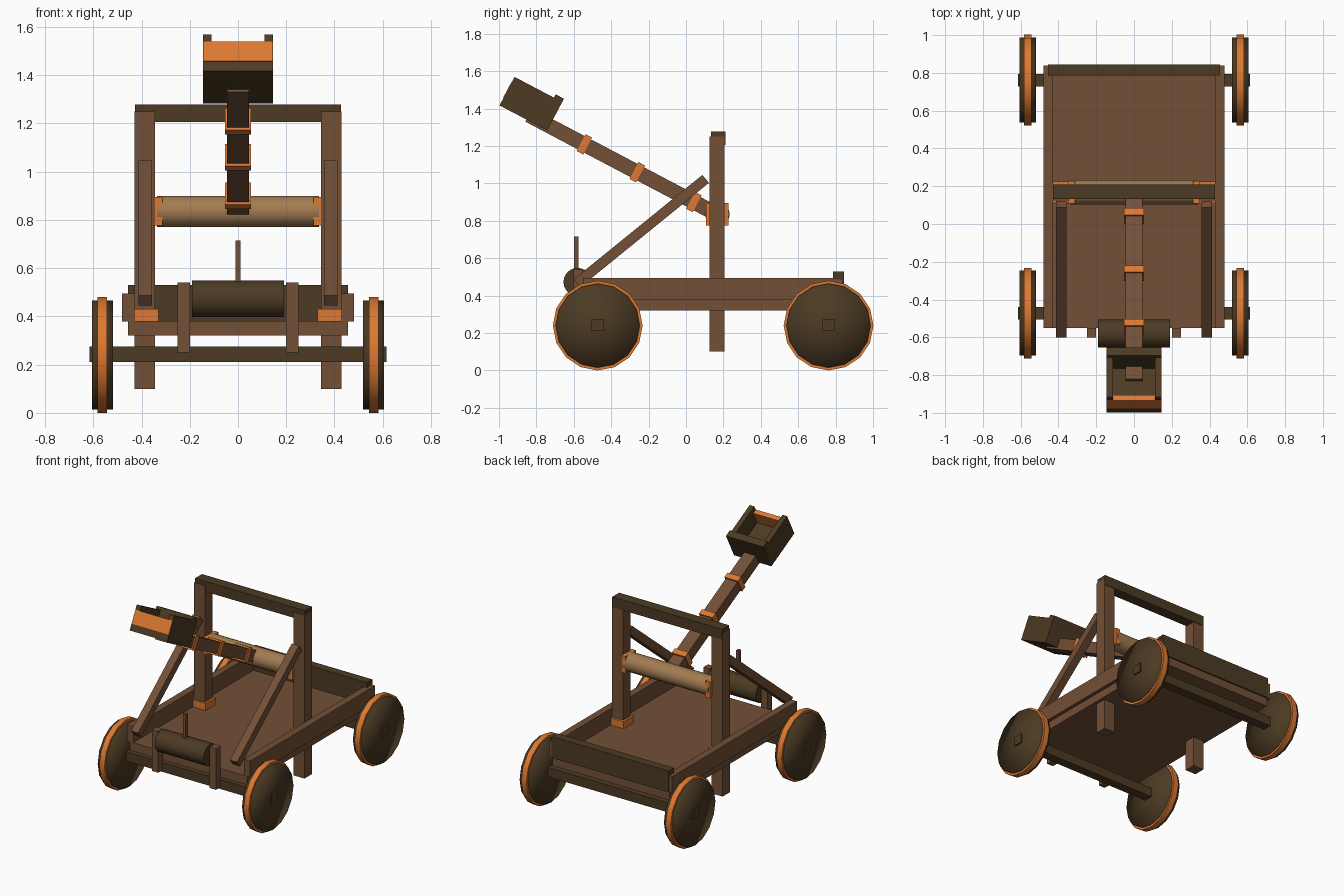
import bpy, bmesh, math
from mathutils import Matrix, Vector

if "Cube" in bpy.data.objects:
    bpy.data.objects.remove(bpy.data.objects["Cube"])


def material(name, rgb):
    m = bpy.data.materials.new(name)
    m.use_nodes = True
    m.diffuse_color = (*rgb, 1)
    m.node_tree.nodes["Principled BSDF"].inputs["Base Color"].default_value = (*rgb, 1)
    return m


BROWN = material("brown wood", (0.17, 0.08, 0.038))
DARK = material("dark wood", (0.072, 0.043, 0.017))
COPPER = material("copper orange", (0.72, 0.19, 0.032))
TAN = material("tan wood", (0.36, 0.2, 0.082))


def finish(name, bm, mat, smooth=False):
    mesh = bpy.data.meshes.new(name)
    bm.to_mesh(mesh)
    bm.free()
    mesh.materials.append(mat)
    for p in mesh.polygons:
        p.use_smooth = smooth
    obj = bpy.data.objects.new(name, mesh)
    bpy.context.collection.objects.link(obj)
    return obj


def box(name, mat, x, y, z, frame=Matrix()):
    """Box from its ranges on each axis, optionally inside a tilted frame."""
    bm = bmesh.new()
    bmesh.ops.create_cube(bm, size=1)
    size = Matrix.Diagonal((x[1] - x[0], y[1] - y[0], z[1] - z[0], 1))
    centre = Matrix.Translation((sum(x) / 2, sum(y) / 2, sum(z) / 2))
    bm.transform(frame @ centre @ size)
    return finish(name, bm, mat)


def cylinder(name, mat, x, y, z, radius, sides, soft_ends=False):
    """Cylinder lying along x."""
    bm = bmesh.new()
    bmesh.ops.create_cone(bm, cap_ends=True, cap_tris=True, segments=sides,
                          radius1=radius, radius2=radius, depth=x[1] - x[0])
    bm.transform(Matrix.Translation((sum(x) / 2, y, z)) @ Matrix.Rotation(math.pi / 2, 4, 'Y'))
    if not soft_ends:
        for e in bm.edges:
            e.smooth = e.calc_face_angle(0) < math.radians(40)
    return finish(name, bm, mat, True)


def tilted(y, z, dy, dz):
    """Frame at (0, y, z) whose y axis runs along (dy, dz)."""
    d = Vector((0, dy, dz)).normalized()
    up = Vector((1, 0, 0)).cross(d)
    rot = Matrix((Vector((1, 0, 0)), d, up)).transposed().to_4x4()
    return Matrix.Translation((0, y, z)) @ rot


def span(side, a, b):
    return tuple(sorted((side * a, side * b)))


SIDES = ((1, "left"), (-1, "right"))

# Cart bed
box("floor", BROWN, (-0.455, 0.455), (-0.55, 0.835), (0.32, 0.38))
box("rear_board", DARK, (-0.455, 0.455), (0.785, 0.845), (0.38, 0.53))

# Axles and wheels
for y, end in ((-0.472, "front"), (0.762, "rear")):
    box(end + "_axle", DARK, (-0.615, 0.615), (y - 0.033, y + 0.033), (0.21, 0.276))
    for s, side in SIDES:
        tag = f"{end}_{side}_wheel"
        cylinder(tag, DARK, span(s, 0.519, 0.605), y, 0.24, 0.225, 16, True)
        cylinder(tag + "_rim", COPPER, span(s, 0.542, 0.582), y, 0.24, 0.24, 16)

# Upright frame, rails, braces and winch supports on both sides
brace_frame = tilted(-0.583, 0.466, 0.688, 0.558)
for s, side in SIDES:
    box(side + "_rail", BROWN, span(s, 0.43, 0.48), (-0.55, 0.84), (0.378, 0.495))
    box(side + "_post", BROWN, span(s, 0.345, 0.43), (0.125, 0.207), (0.1, 1.25))
    box(side + "_post_collar", COPPER, span(s, 0.33, 0.429), (0.112, 0.224), (0.38, 0.43))
    box(side + "_brace", BROWN, span(s, 0.357, 0.413), (0, 0.886), (-0.0275, 0.0275), brace_frame)
    box(side + "_roller_bracket", COPPER, span(s, 0.313, 0.348), (0.108, 0.228), (0.776, 0.894))
    box(side + "_winch_support", BROWN, span(s, 0.2, 0.25), (-0.602, -0.55), (0.25, 0.54))
box("top_beam", DARK, (-0.428, 0.428), (0.133, 0.21), (1.205, 1.278))
cylinder("arm_roller", TAN, (-0.335, 0.335), 0.168, 0.835, 0.065, 24)

# Winch
cylinder("winch_drum", DARK, (-0.19, 0.19), -0.58, 0.473, 0.075, 24)
box("winch_handle", BROWN, (-0.011, 0.011), (-0.598, -0.574), (0.5, 0.715))

# Throwing arm: frame origin at the bucket's lower near edge, y runs outward
bucket_frame = tilted(-0.742, 1.283, -0.885, 0.466)
# The tilted up axis points downward here, so the heights are negated
def arm_box(name, mat, half, along, height):
    box(name, mat, (-half, half), along, span(-1, *height), bucket_frame)


arm_box("throwing_arm", BROWN, 0.045, (-0.97, 0.125), (-0.013, 0.067))
for i, d in enumerate((-0.21, -0.53, -0.872)):
    arm_box(f"arm_strap_{i + 1}", COPPER, 0.053, (d - 0.02, d + 0.02), (-0.024, 0.078))

# Bucket
arm_box("bucket_floor", DARK, 0.143, (0.002, 0.288), (0, 0.045))
arm_box("bucket_near_wall", DARK, 0.1455, (0, 0.05), (0, 0.192))
arm_box("bucket_far_wall", COPPER, 0.144, (0.258, 0.29), (0.045, 0.138))
for s, side in SIDES:
    box(side + "_bucket_wall", DARK, span(s, 0.11, 0.146), (0.001, 0.288), (-0.172, 0), bucket_frame)
